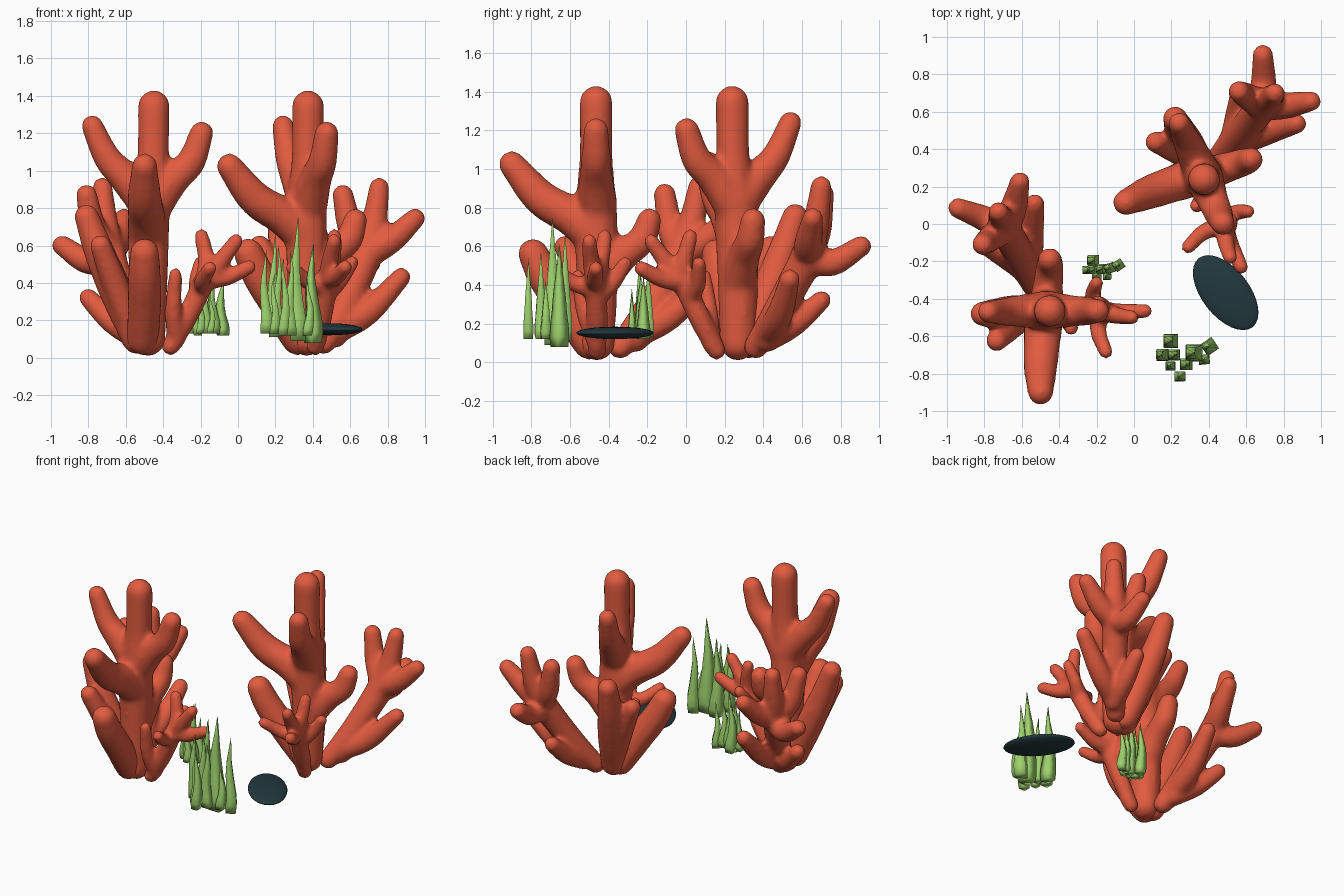
import bpy, bmesh, math, random
from mathutils import Vector, Matrix

random.seed(4)


def material(name, rgb):
    m = bpy.data.materials.new(name)
    m.diffuse_color = (*rgb, 1)
    return m


CORAL = material("coral_red", (0.76, 0.105, 0.05))
GREEN = material("weed_green", (0.34, 0.64, 0.15))
STONE = material("dark_stone", (0.016, 0.04, 0.048))


def add_object(name, bm, mat):
    for f in bm.faces:
        f.smooth = True
    me = bpy.data.meshes.new(name)
    bm.to_mesh(me)
    bm.free()
    me.materials.append(mat)
    ob = bpy.data.objects.new(name, me)
    bpy.context.collection.objects.link(ob)
    return ob


def spline(pts):
    """Points (x, y, z, r) on a Catmull-Rom curve, close together."""
    p = [Vector(q) for q in pts]
    p = [2 * p[0] - p[1]] + p + [2 * p[-1] - p[-2]]
    for i in range(1, len(p) - 2):
        a, b, c, d = p[i - 1:i + 3]
        n = max(2, int((c - b).length / (0.22 * min(b[3], c[3]))))
        for k in range(n + 1):
            t = k / n
            yield 0.5 * (2 * b + (c - a) * t + (2 * a - 5 * b + 4 * c - d) * t * t
                         + (3 * b - a - 3 * c + d) * t ** 3)


def branches(name, paths, grow=0.004, soften=8):
    """Rounded branches fused into one smooth body."""
    bm = bmesh.new()
    for path in paths:
        for x, y, z, r in spline(path):
            bmesh.ops.create_icosphere(bm, subdivisions=2, radius=r + grow,
                                       matrix=Matrix.Translation((x, y, z)))
    ob = add_object(name, bm, CORAL)
    rm = ob.modifiers.new("fuse", 'REMESH')
    rm.mode = 'VOXEL'
    rm.voxel_size = 0.015
    rm.use_smooth_shade = True
    sm = ob.modifiers.new("soften", 'SMOOTH')
    sm.factor = 0.5
    sm.iterations = soften
    return ob


# Coral: trunk with crown branches
parts = [branches("coral_trunk", [
    [(-.48, -.46, .10, .09), (-.48, -.46, .4, .102), (-.475, -.465, .75, .108),
     (-.455, -.465, 1.05, .084), (-.45, -.465, 1.345, .084)],
    [(-.48, -.46, .82, .10), (-.60, -.465, .96, .085), (-.70, -.47, 1.07, .07), (-.78, -.47, 1.24, .056)],
    [(-.45, -.46, .82, .10), (-.35, -.465, .95, .085), (-.25, -.465, 1.05, .074), (-.195, -.465, 1.20, .062)],
    [(-.48, -.46, .65, .11), (-.49, -.60, .76, .098), (-.50, -.75, .85, .09), (-.50, -.90, 1.025, .066)],
    [(-.47, -.44, .42, .09), (-.46, -.33, .55, .08), (-.45, -.23, .63, .072), (-.45, -.19, .735, .061)],
], .006, 16)]

# Front lobe and left lobes at the foot
parts.append(branches("coral_front_lobe", [
    [(-.51, -.50, .10, .085), (-.50, -.62, .28, .09), (-.50, -.73, .44, .087), (-.50, -.79, .56, .077)]]))
parts.append(branches("coral_left_lobes", [
    [(-.54, -.46, .10, .08), (-.65, -.47, .35, .088), (-.74, -.48, .56, .08), (-.81, -.48, .755, .064)],
    [(-.58, -.48, .20, .075), (-.66, -.55, .40, .068), (-.735, -.625, .60, .055)]]))

# Big forked branch behind
parts.append(branches("coral_back_fork", [
    [(-.53, -.34, .08, .055), (-.575, -.24, .2, .07), (-.63, -.13, .37, .075), (-.695, -.02, .56, .082)],
    [(-.69, -.02, .57, .075), (-.71, .03, .72, .062), (-.725, .065, .91, .046)],
    [(-.69, -.02, .57, .075), (-.77, -.08, .69, .062), (-.81, -.11, .87, .049)],
    [(-.68, -.03, .55, .075), (-.80, .03, .515, .062), (-.94, .085, .60, .047)],
    [(-.69, -.02, .56, .075), (-.64, .10, .63, .064), (-.61, .225, .745, .046)],
    [(-.56, -.27, .14, .065), (-.55, -.08, .24, .062), (-.53, .11, .43, .044)],
    [(-.56, -.26, .12, .06), (-.68, -.18, .20, .056), (-.80, -.11, .32, .043)]], .010))

# Small forked branch at the side
parts.append(branches("coral_side_fork", [
    [(-.36, -.46, .06, .042), (-.27, -.46, .22, .05), (-.17, -.47, .43, .052)],
    [(-.17, -.47, .42, .048), (-.17, -.44, .53, .04), (-.195, -.42, .65, .033)],
    [(-.16, -.47, .43, .048), (-.09, -.49, .52, .040), (-.01, -.50, .625, .033)],
    [(-.17, -.47, .42, .048), (-.06, -.47, .43, .040), (.06, -.465, .485, .033)],
    [(-.19, -.47, .38, .045), (-.19, -.58, .41, .038), (-.15, -.685, .48, .031)],
    [(-.21, -.46, .34, .045), (-.22, -.38, .41, .038), (-.20, -.315, .51, .031)],
    [(-.33, -.46, .10, .045), (-.345, -.52, .25, .040), (-.335, -.56, .445, .03)]], .008))

# Second coral: the same coral turned around
turn = (Matrix.Translation((.375, .25, 0)) @ Matrix.Rotation(math.radians(-67), 4, 'Z')
        @ Matrix.Translation((.46, .46, 0)))
for ob in parts:
    twin = ob.copy()
    twin.name = ob.name + "_second"
    twin.matrix_world = turn
    bpy.context.collection.objects.link(twin)


# Weed blades: four-sided, tapering, slightly wavy
def weed(name, blades):
    bm = bmesh.new()
    for x, y, w, base, top, ang in blades:
        sway = random.uniform(0, 6.28)
        rings = []
        for t, k in [(0, .95), (.1, 1.05), (.2, 1), (.35, .8), (.5, .68), (.65, .48), (.8, .27), (1, .02)]:
            dx = .008 * (math.sin(7 * t + sway) - math.sin(sway))
            h = w * k * .707
            z = base + (top - base) * t
            rings.append([bm.verts.new((x + dx + h * math.cos(ang + math.pi * (j / 2 + .25)),
                                        y + h * math.sin(ang + math.pi * (j / 2 + .25)), z))
                          for j in range(4)])
        for a, b in zip(rings, rings[1:]):
            for j in range(4):
                bm.faces.new((a[j], a[(j + 1) % 4], b[(j + 1) % 4], b[j]))
        bm.faces.new(rings[0][::-1])
        bm.faces.new(rings[-1])
    return add_object(name, bm, GREEN)


weed("front_weed", [
    (.20, -.625, .07, .11, .66, 0), (.15, -.70, .06, .13, .58, 0), (.22, -.70, .055, .13, .60, 0),
    (.32, -.69, .085, .09, .75, 0), (.40, -.655, .07, .08, .61, .6), (.285, -.75, .06, .12, .57, 0),
    (.19, -.76, .045, .13, .45, 0), (.24, -.815, .05, .12, .54, 0), (.37, -.725, .05, .12, .42, .1)])
weed("back_weed", [
    (-.215, -.195, .055, .13, .50, 0), (-.25, -.245, .04, .13, .43, 0), (-.215, -.245, .045, .12, .48, 0),
    (-.17, -.24, .05, .13, .54, 0), (-.13, -.235, .05, .13, .45, .3), (-.08, -.22, .05, .12, .44, .6),
    (-.205, -.28, .04, .13, .38, 0), (-.15, -.28, .035, .13, .36, 0)])

# Flat stone
bm = bmesh.new()
bmesh.ops.create_uvsphere(bm, u_segments=32, v_segments=16, radius=1)
stone = add_object("flat_stone", bm, STONE)
stone.location = (.49, -.367, .152)
stone.scale = (.234, .127, .032)
stone.rotation_euler = (0, 0, math.radians(-52))
